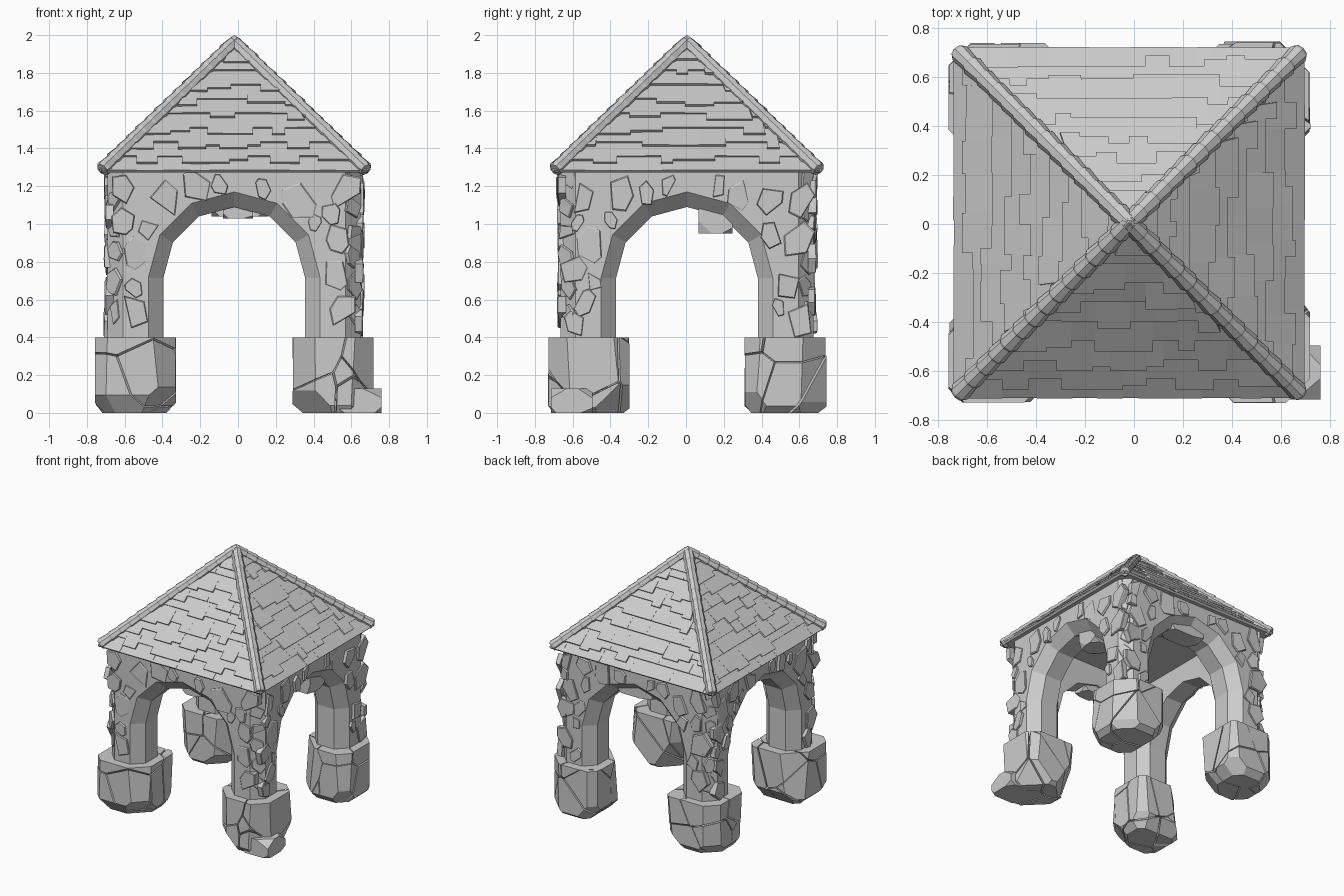
import bpy, bmesh, math, random
from math import pi, cos, sin, hypot
from mathutils import Vector, Matrix

if "Cube" in bpy.data.objects:
    bpy.data.objects.remove(bpy.data.objects["Cube"])

random.seed(7)
U = random.uniform
CENTRE = Matrix.Translation((-0.02, 0.005, 0))


def turn(deg):
    return Matrix.Rotation(math.radians(deg), 4, 'Z')


def part(name, bm, hidden=False):
    bmesh.ops.recalc_face_normals(bm, faces=bm.faces[:])
    bm.transform(CENTRE)
    me = bpy.data.meshes.new(name)
    bm.to_mesh(me)
    bm.free()
    ob = bpy.data.objects.new(name, me)
    bpy.context.collection.objects.link(ob)
    if hidden:
        ob.hide_render = True
        ob.hide_set(True)
    return ob


def loft(bm, rings):
    """Skin a list of equal-length closed rings and cap both ends."""
    vs = [[bm.verts.new(p) for p in r] for r in rings]
    n = len(vs[0])
    for a, b in zip(vs, vs[1:]):
        for i in range(n):
            bm.faces.new((a[i], a[(i + 1) % n], b[(i + 1) % n], b[i]))
    bm.faces.new(vs[0][::-1])
    bm.faces.new(vs[-1])


def octagon(half, flat, z):
    c = [(half, -flat), (half, flat), (flat, half), (-flat, half),
         (-half, flat), (-half, -flat), (-flat, -half), (flat, -half)]
    return [(x, y, z) for x, y in c]


# Walls: chamfered block, hollowed out and cut by two crossing flared arches
bm = bmesh.new()
loft(bm, [octagon(0.67, 0.59, 0.12), octagon(0.67, 0.59, 1.275)])
walls = part("arched_walls", bm)


def arch_ring(r, y, rot):
    pts = [(r, -0.1)] + [(r * cos(a * pi / 6), 0.715 + r * sin(a * pi / 6)) for a in range(7)] + [(-r, -0.1)]
    return [rot @ Vector((x, y, z)) for x, z in pts]


cutters = []
for deg in (0, 90):
    bm = bmesh.new()
    loft(bm, [arch_ring(r, y, turn(deg)) for r, y in
              ((0.475, -0.69), (0.375, -0.59), (0.375, 0.59), (0.475, 0.69))])
    cutters.append(part("arch_cutter", bm, True))
bm = bmesh.new()
loft(bm, [octagon(0.445, 0.375, -0.1), octagon(0.445, 0.375, 1.24)])
cutters.append(part("interior_cutter", bm, True))
for c in cutters:
    m = walls.modifiers.new("cut", 'BOOLEAN')
    m.operation, m.solver, m.object = 'DIFFERENCE', 'EXACT', c


# Raised wall stones: irregular flat polygons set on the walls and corners
def stone(bm, x, z, rx, rz, dist, rot):
    n = random.choice((4, 5, 5, 6))
    a0, tilt, h = U(0, 6.28), U(-0.12, 0.12), U(0.006, 0.02)
    lean = U(-0.5, 0.5)
    pts = []
    for i in range(n):
        a = a0 + (i + U(-0.3, 0.3)) * 2 * pi / n
        pts.append((rx * cos(a), rz * sin(a) + lean * rx * cos(a)))
    rings = []
    for s, y in ((1.0, 0.03), (1.0, -h * 0.6), (0.92, -h)):
        rings.append([rot @ Vector((x + s * p, -dist + y + (tilt * p if y < 0 else 0), z + s * q))
                      for p, q in pts])
    loft(bm, rings)


bm = bmesh.new()
for k in range(4):
    placed = []
    for step in range(3000):
        r = U(0.07, 0.105) if step < 1500 else U(0.045, 0.075)
        x, z = U(-0.61, 0.61), U(0.47, 1.21)
        gap = hypot(x, max(0, z - 0.715)) - 0.45
        if gap < r * 0.75 or abs(x) + r * 0.8 > 0.68 or z + r > 1.3:
            continue
        if all(hypot(x - a, z - b) > (r + c) * 0.88 for a, b, c in placed):
            placed.append((x, z, r))
            stone(bm, x, z, r * U(0.7, 1.0), r * U(0.9, 1.25), 0.67, turn(90 * k))
    z = 0.47
    while z < 1.2:
        rz = U(0.05, 0.08)
        stone(bm, U(-0.01, 0.01), z + rz, U(0.04, 0.06), rz, 0.891, turn(90 * k + 45))
        z += 2 * rz + U(0.0, 0.04)
part("wall_stones", bm)


# Rough stones hanging from the arch crowns and one lying by a foot
def boulder(name, lo, hi, seed):
    rnd = random.Random(seed)
    b = bmesh.new()
    for i in range(8):
        corner = [(lo, hi)[(i >> a) & 1][a] for a in range(3)]
        mid = [(l + h) / 2 for l, h in zip(lo, hi)]
        for axis in range(3):
            p = list(corner)
            p[axis] += (mid[axis] - p[axis]) * rnd.uniform(0.2, 0.9)
            b.verts.new(p)
    bmesh.ops.convex_hull(b, input=b.verts[:])
    bmesh.ops.delete(b, geom=[v for v in b.verts if not v.link_faces], context='VERTS')
    bmesh.ops.dissolve_limit(b, angle_limit=0.05, verts=b.verts[:], edges=b.edges[:])
    part(name, b)


boulder("back_arch_stone", (-0.12, 0.46, 1.04), (0.18, 0.62, 1.16), 1)
boulder("right_arch_stone", (0.42, 0.06, 0.95), (0.6, 0.24, 1.14), 2)
boulder("front_arch_stone", (-0.06, -0.58, 1.03), (0.1, -0.46, 1.14), 3)
boulder("foot_stone", (0.54, -0.72, 0.0), (0.78, -0.5, 0.13), 4)


# Footings: cubes cracked into chunks, with chipped lower edges and corners
def cut(b, co, no):
    g = bmesh.ops.bisect_plane(b, geom=b.verts[:] + b.edges[:] + b.faces[:], dist=1e-5,
                               plane_co=co, plane_no=no, clear_outer=True)
    edges = [e for e in g['geom_cut'] if isinstance(e, bmesh.types.BMEdge)]
    if len(edges) > 2:
        bmesh.ops.edgenet_fill(b, edges=edges)


def footing(name, cx, cy):
    H = 0.213
    chips = []
    for sx, sy in ((1, 0), (-1, 0), (0, 1), (0, -1)):
        no = Vector((sx, sy, -U(0.7, 1.4))).normalized()
        chips.append((Vector((sx * H, sy * H, -0.2)) - no * U(0.015, 0.06), no))
    for sx in (1, -1):
        for sy in (1, -1):
            no = Vector((sx, sy, -U(0.6, 1.3))).normalized()
            chips.append((Vector((sx * H, sy * H, -0.2)) - no * U(0.08, 0.14), no))
            no = Vector((sx, sy, 0.15 * U(-1, 1))).normalized()
            chips.append((Vector((sx * H, sy * H, 0)) - no * U(0.035, 0.09), no))
    seeds = [Vector((U(-.2, .2), U(-.2, .2), U(-.2, .2))) for _ in range(10)]
    total = bmesh.new()
    for s in seeds:
        b = bmesh.new()
        bmesh.ops.create_cube(b, size=1, matrix=Matrix.Diagonal((2 * H, 2 * H, 0.4, 1)))
        for o in seeds:
            if o is not s:
                d = (o - s).normalized()
                cut(b, (s + o) / 2 - d * 0.004, d)
        for co, no in chips:
            cut(b, co, no)
        push = Vector((s.x, s.y, 0)) * U(-0.04, 0.03)
        b.transform(Matrix.Translation(Vector((cx, cy, 0.2)) + push))
        me = bpy.data.meshes.new("chunk")
        b.to_mesh(me)
        b.free()
        total.from_mesh(me)
        bpy.data.meshes.remove(me)
    part(name, total)


for fb, sy in (("front", -1), ("back", 1)):
    for lr, sx in (("left", -1), ("right", 1)):
        footing(f"{fb}_{lr}_footing", 0.523 * sx, 0.52 * sy)

# Roof: plain pyramid underneath
APEX, EAVE, HALF = 1.96, 1.275, 0.705
bm = bmesh.new()
bmesh.ops.create_cone(bm, cap_ends=True, segments=4, radius1=HALF * math.sqrt(2), radius2=0, depth=APEX - EAVE,
                      matrix=Matrix.Translation((0, 0, (APEX + EAVE) / 2)) @ turn(45))
part("roof_core", bm)

# Roof shingles: random-width slabs in rows, trimmed at the hips
ROWS = 9
bm = bmesh.new()
for k in range(4):
    for i in range(ROWS):
        u = -0.74 * (i + 1) / ROWS + U(0, 0.03)
        while u < 0.74:
            w, extra = U(0.06, 0.17), 0
            if i < ROWS - 1:
                extra = random.choice((0, 0, 0.3, 0.5))
            t0, t1 = i / ROWS, (i + 1 + extra) / ROWS
            h = U(0.012, 0.017) + (0.008 if extra else 0)

            def P(x, t, up):
                lim = HALF * t
                return turn(90 * k) @ Vector((max(-lim, min(lim, x)), -HALF * t - up * 0.7,
                                              APEX - (APEX - EAVE) * t + up * 0.7))
            lim = HALF * t1
            if min(u + w, lim) - max(u, -lim) > 0.01:
                loft(bm, [[P(u, t0, e0), P(u + w, t0, e0), P(u + w, t1, e1), P(u, t1, e1)]
                          for e0, e1 in ((-0.006, -0.004), (0.004, h))])
            u += w
bmesh.ops.remove_doubles(bm, verts=bm.verts[:], dist=1e-4)
part("roof_shingles", bm)

# Hip caps: overlapping short octagonal tubes down the four ridges
bm = bmesh.new()
top, N = Vector((0, 0, 1.96)), 14
for k in range(4):
    end = turn(90 * k) @ Vector((0.695, 0.695, 1.29))
    d = (end - top).normalized()
    side = d.cross(Vector((0, 0, 1))).normalized()
    up = side.cross(d)
    L = (end - top).length / N
    for i in range(N):
        c, tip = top + d * L * i, U(0.04, 0.044)
        loft(bm, [[c + d * s + side * r * cos(j * pi / 4) + up * r * sin(j * pi / 4) for j in range(8)]
                  for s, r in ((-0.01, 0.035), (L - 0.012, tip), (L + 0.004, tip - 0.008))])
bmesh.ops.create_icosphere(bm, subdivisions=1, radius=0.04, matrix=Matrix.Translation(top))
part("hip_caps", bm)
